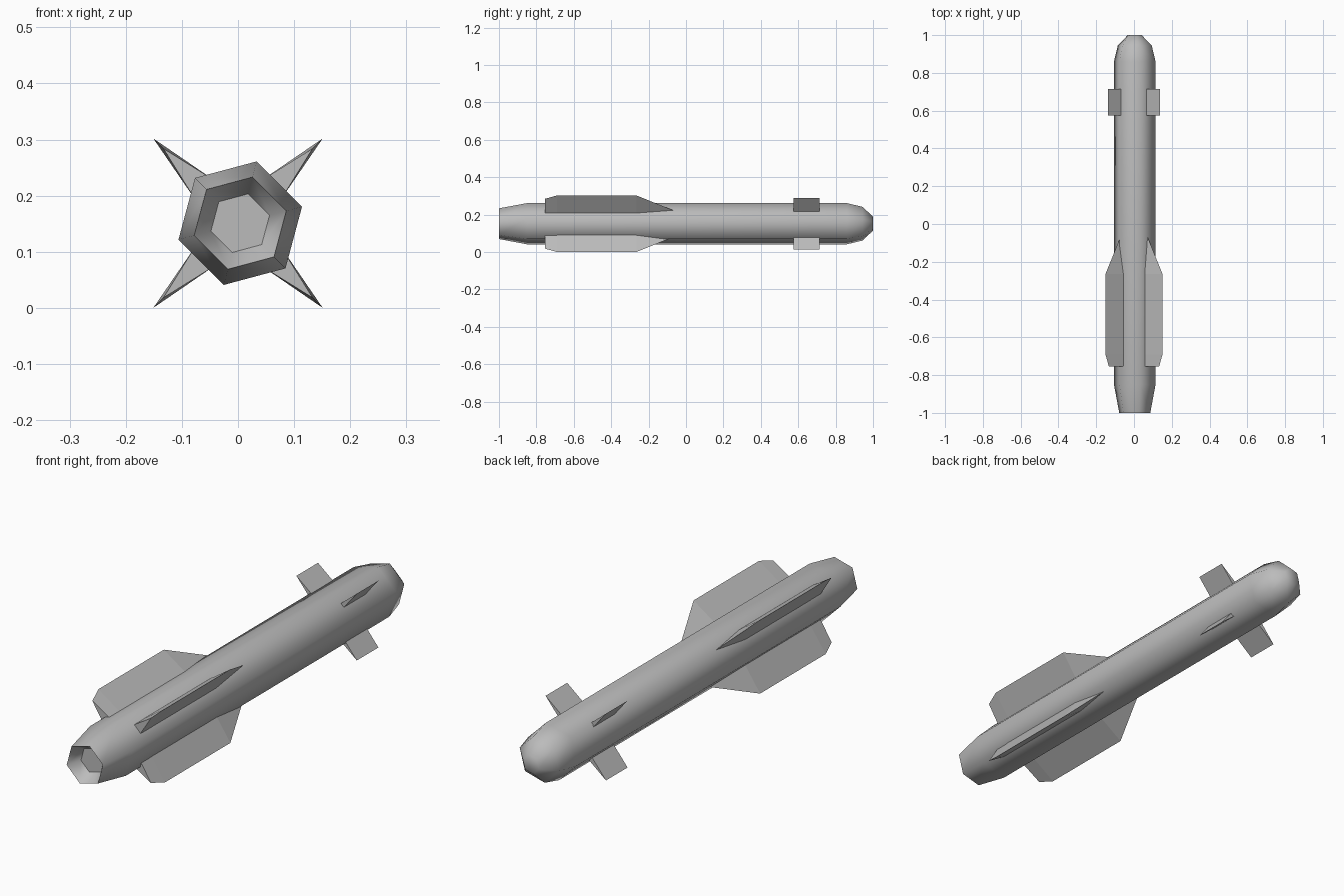
import bpy
import bmesh
from math import cos, sin, radians, sqrt
from mathutils import Matrix, Vector

cube = bpy.data.objects.get("Cube")
if cube:
    bpy.data.objects.remove(cube)

AXIS_Z = 0.151
SIDES = 6

grey = bpy.data.materials.new("body grey")
grey.use_nodes = True
colour = (0.5, 0.5, 0.5, 1)
grey.diffuse_color = colour
grey.node_tree.nodes["Principled BSDF"].inputs["Base Color"].default_value = colour


def finish(bm, name):
    bmesh.ops.recalc_face_normals(bm, faces=bm.faces[:])
    mesh = bpy.data.meshes.new(name)
    bm.to_mesh(mesh)
    bm.free()
    mesh.materials.append(grey)
    obj = bpy.data.objects.new(name, mesh)
    bpy.context.collection.objects.link(obj)
    return obj


def loft(bm, rings):
    """Bridge equal-length closed rings and cap both ends."""
    count = len(rings[0])
    for a, b in zip(rings, rings[1:]):
        for i in range(count):
            j = (i + 1) % count
            bm.faces.new((a[i], a[j], b[j], b[i]))
    return bm.faces.new(rings[0]), bm.faces.new(rings[-1])


# Hexagonal body: nozzle floor, nozzle rim, tail cone, tube, rounded nose
profile = [(-0.95, 0.054), (-1.0, 0.085), (-0.85, 0.114),
           (0.86, 0.114), (0.945, 0.093), (1.0, 0.038)]
bm = bmesh.new()
rings = []
for y, r in profile:
    angles = [radians(15 + 360 / SIDES * i) for i in range(SIDES)]
    rings.append([bm.verts.new((0.004 + r * cos(a), y, AXIS_Z + r * sin(a)))
                  for a in angles])
loft(bm, rings)
for face in bm.faces:
    face.smooth = True
# Keep the nozzle floor and rim edges crisp
for ring in rings[:2]:
    for edge in bm.edges:
        if all(v in ring for v in edge.verts):
            edge.smooth = False
finish(bm, "body")


# Wedge fins: each section is (y, root half thickness, tip distance)
def fin(name, sections, angle, root=0.085, point=None):
    bm = bmesh.new()
    turn = Matrix.Translation((0, 0, AXIS_Z)) @ Matrix.Rotation(radians(angle), 4, 'Y')
    rings = [[bm.verts.new(turn @ Vector(p)) for p in
              ((-t, y, root), (t, y, root), (0, y, tip))]
             for y, t, tip in sections]
    front = loft(bm, rings)[1]
    if point is not None:
        # Draw the leading edge out to a single root point
        bm.faces.remove(front)
        apex = bm.verts.new(turn @ Vector((0, point, root)))
        a, b, c = rings[-1]
        for pair in ((a, b), (b, c), (c, a)):
            bm.faces.new((*pair, apex))
    finish(bm, name)


tip = 0.151 * sqrt(2)
tail_sections = [(-0.755, 0.024, 0.188), (-0.69, 0.024, tip), (-0.265, 0.024, tip)]
nose_sections = [(0.575, 0.011, 0.194), (0.715, 0.011, 0.194)]
for place, angle in (("upper_left", 45), ("lower_left", 135),
                     ("lower_right", 225), ("upper_right", 315)):
    fin("tail_fin_" + place, tail_sections, angle, point=-0.04)
    fin("nose_fin_" + place, nose_sections, angle)
